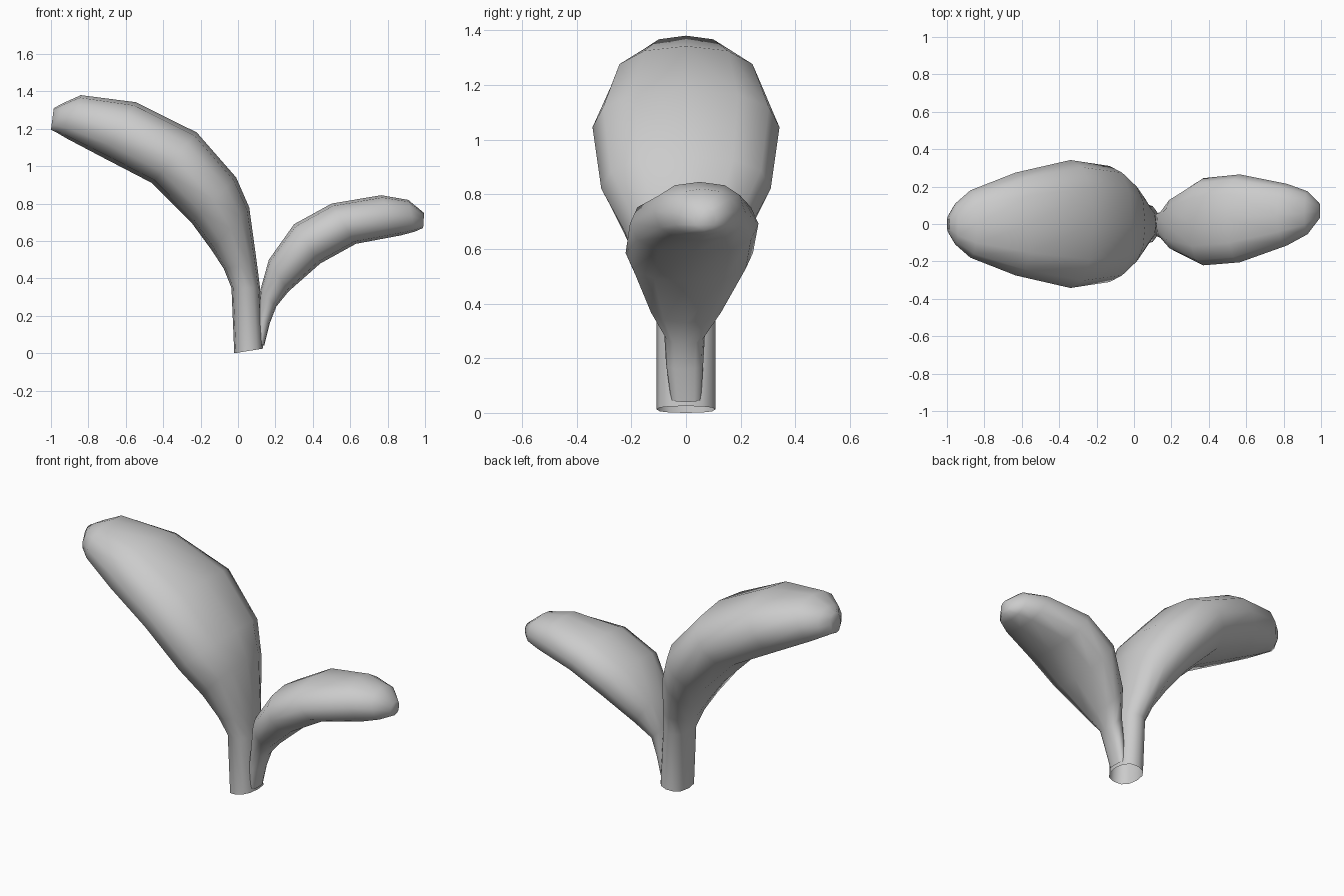
import bpy
import bmesh
from math import cos, sin, tau
from mathutils import Vector

SIDES = 12

cube = bpy.data.objects.get("Cube")
if cube:
    bpy.data.objects.remove(cube, do_unlink=True)

grey = bpy.data.materials.new("soft grey")
grey.use_nodes = True
colour = (0.6, 0.6, 0.6, 1)
grey.diffuse_color = colour
grey.node_tree.nodes["Principled BSDF"].inputs["Base Color"].default_value = colour


def soft(value, power):
    """Flatten a sine or cosine into a slightly boxy oval."""
    return abs(value) ** power * (1 if value >= 0 else -1)


def leaf(name, sections, power):
    """Loft ovals; each section is inner x, z, outer x, z, half width, y shift."""
    bm = bmesh.new()
    rings = []
    for ax, az, bx, bz, width, shift in sections:
        inner, outer = Vector((ax, shift, az)), Vector((bx, shift, bz))
        centre, up = (inner + outer) / 2, (outer - inner) / 2
        ring = []
        for i in range(SIDES):
            a = tau * i / SIDES
            side = Vector((0, width * soft(cos(a), power), 0))
            ring.append(bm.verts.new(centre + side + up * soft(sin(a), power)))
        rings.append(ring)
    for low, high in zip(rings, rings[1:]):
        for i in range(SIDES):
            j = (i + 1) % SIDES
            bm.faces.new((low[i], low[j], high[j], high[i]))
    # Close the tip, leave the base hollow
    bm.faces.new(rings[-1])
    bmesh.ops.recalc_face_normals(bm, faces=bm.faces)
    mesh = bpy.data.meshes.new(name)
    bm.to_mesh(mesh)
    bm.free()
    mesh.shade_smooth()
    mesh.materials.append(grey)
    obj = bpy.data.objects.new(name, mesh)
    bpy.context.collection.objects.link(obj)
    return obj


# Tall leaf with its hollow stem
leaf("large_leaf", [
    (-.02, 0, .135, .025, .108, 0),
    (-.035, .35, .118, .35, .108, 0),
    (-.075, .45, .10, .49, .15, 0),
    (-.14, .55, .06, .78, .225, 0),
    (-.25, .70, -.01, .94, .31, 0),
    (-.46, .91, -.22, 1.18, .342, 0),
    (-.72, 1.045, -.545, 1.342, .275, 0),
    (-.91, 1.145, -.84, 1.38, .18, 0),
    (-.97, 1.18, -.94, 1.335, .11, 0),
    (-1, 1.195, -.985, 1.31, .045, 0),
], .85)

# Short leaf growing out of the stem, drifting towards the back
leaf("small_leaf", [
    (.14, .04, .10, .06, .055, 0),
    (.17, .16, .107, .20, .068, -.005),
    (.205, .25, .12, .34, .075, -.005),
    (.27, .33, .165, .50, .145, 0),
    (.44, .48, .30, .69, .233, .012),
    (.63, .585, .50, .80, .235, .03),
    (.87, .63, .765, .845, .165, .05),
    (.945, .65, .91, .82, .115, .06),
    (.99, .67, .995, .75, .04, .07),
], .85)
